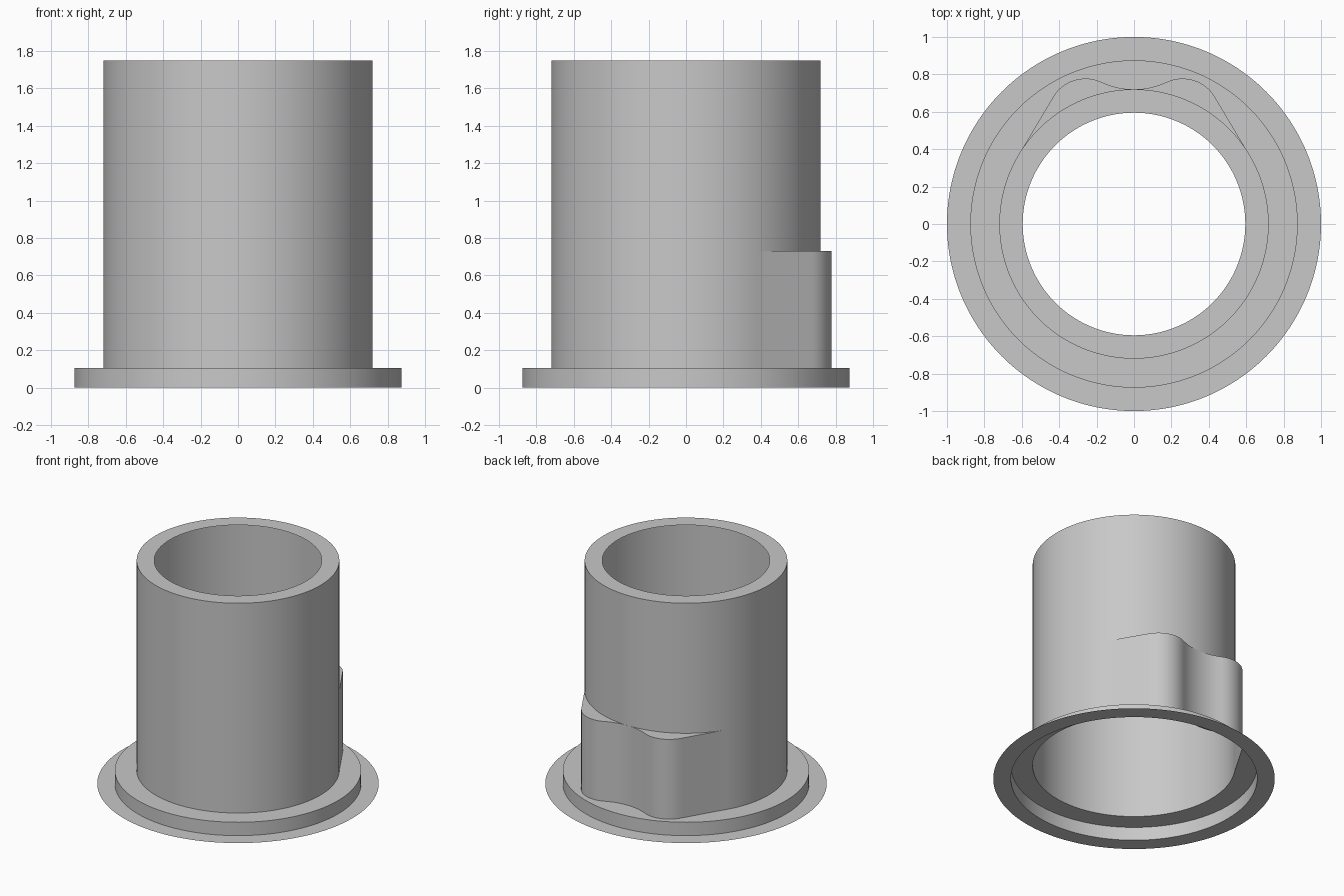
import bpy
import bmesh
from math import sin, cos, tau, atan2, sqrt, radians
from mathutils import Vector

cube = bpy.data.objects.get("Cube")
if cube:
    bpy.data.objects.remove(cube)

SEGMENTS = 192
SLEEVE_R, BORE_R, STEP_R, RIM_R = 0.72, 0.595, 0.875, 1.0
STEP_Z, LUG_Z, TOP_Z = 0.105, 0.73, 1.75

grey = bpy.data.materials.new("plain grey")
grey.use_nodes = True
colour = (0.58, 0.58, 0.58, 1)
grey.diffuse_color = colour
grey.node_tree.nodes["Principled BSDF"].inputs["Base Color"].default_value = colour

# Twin-lobed lug outline: rounded lobe, shallow valley, straight tangent side
LOBE_R = 0.2
lobe = Vector((0.26, 0.578))
rise = SLEEVE_R - lobe.y
valley_r = (lobe.x**2 + rise**2 - LOBE_R**2) / (2 * (LOBE_R - rise))
valley = Vector((0, SLEEVE_R + valley_r))
blend = lobe.lerp(valley, LOBE_R / (LOBE_R + valley_r))
side_normal = Vector((sin(radians(59.3)), cos(radians(59.3))))
corner = lobe + side_normal * LOBE_R


def lug_outline(angle):
    """Radius of the lower sleeve at an angle measured from the back."""
    a = abs(atan2(sin(angle), cos(angle)))
    ray = Vector((sin(a), cos(a)))
    if a > radians(59.3):
        return SLEEVE_R
    if a > atan2(corner.x, corner.y):
        return max(SLEEVE_R, side_normal.dot(corner) / side_normal.dot(ray))
    centre, r, sign = (lobe, LOBE_R, 1) if a > atan2(blend.x, blend.y) else (valley, valley_r, -1)
    along = ray.dot(centre)
    root = sqrt(max(0, along**2 - centre.length_squared + r**2))
    return max(SLEEVE_R, along + sign * root)


def shell(name, rows):
    """Skin a closed strip through rows of (radius or outline function, height)."""
    bm = bmesh.new()
    rings = []
    for radius, z in rows:
        ring = []
        for i in range(SEGMENTS):
            a = tau * i / SEGMENTS
            r = radius(a) if callable(radius) else radius
            ring.append(bm.verts.new((r * sin(a), r * cos(a), z)))
        rings.append(ring)
    for low, high in zip(rings, rings[1:]):
        for i in range(SEGMENTS):
            j = (i + 1) % SEGMENTS
            bm.faces.new((low[j], low[i], high[i], high[j]))
    bmesh.ops.remove_doubles(bm, verts=bm.verts[:], dist=0.00005)
    mesh = bpy.data.meshes.new(name)
    bm.to_mesh(mesh)
    bm.free()
    mesh.materials.append(grey)
    obj = bpy.data.objects.new(name, mesh)
    bpy.context.collection.objects.link(obj)
    bpy.ops.object.select_all(action="DESELECT")
    obj.select_set(True)
    bpy.context.view_layer.objects.active = obj
    bpy.ops.object.shade_smooth_by_angle(angle=radians(30))
    return obj


# Thin base rim with the hollow step above it
shell("stepped_flange", [(RIM_R, 0), (STEP_R, 0), (STEP_R, STEP_Z), (lug_outline, STEP_Z)])

# Lower sleeve wall swelling into the back lug, closed by its flat ledge
shell("lower_sleeve_with_lug", [(lug_outline, STEP_Z), (lug_outline, LUG_Z), (SLEEVE_R, LUG_Z)])

# Plain upper sleeve with its inward lip
shell("upper_sleeve", [(SLEEVE_R, LUG_Z), (SLEEVE_R, TOP_Z), (BORE_R, TOP_Z)])
